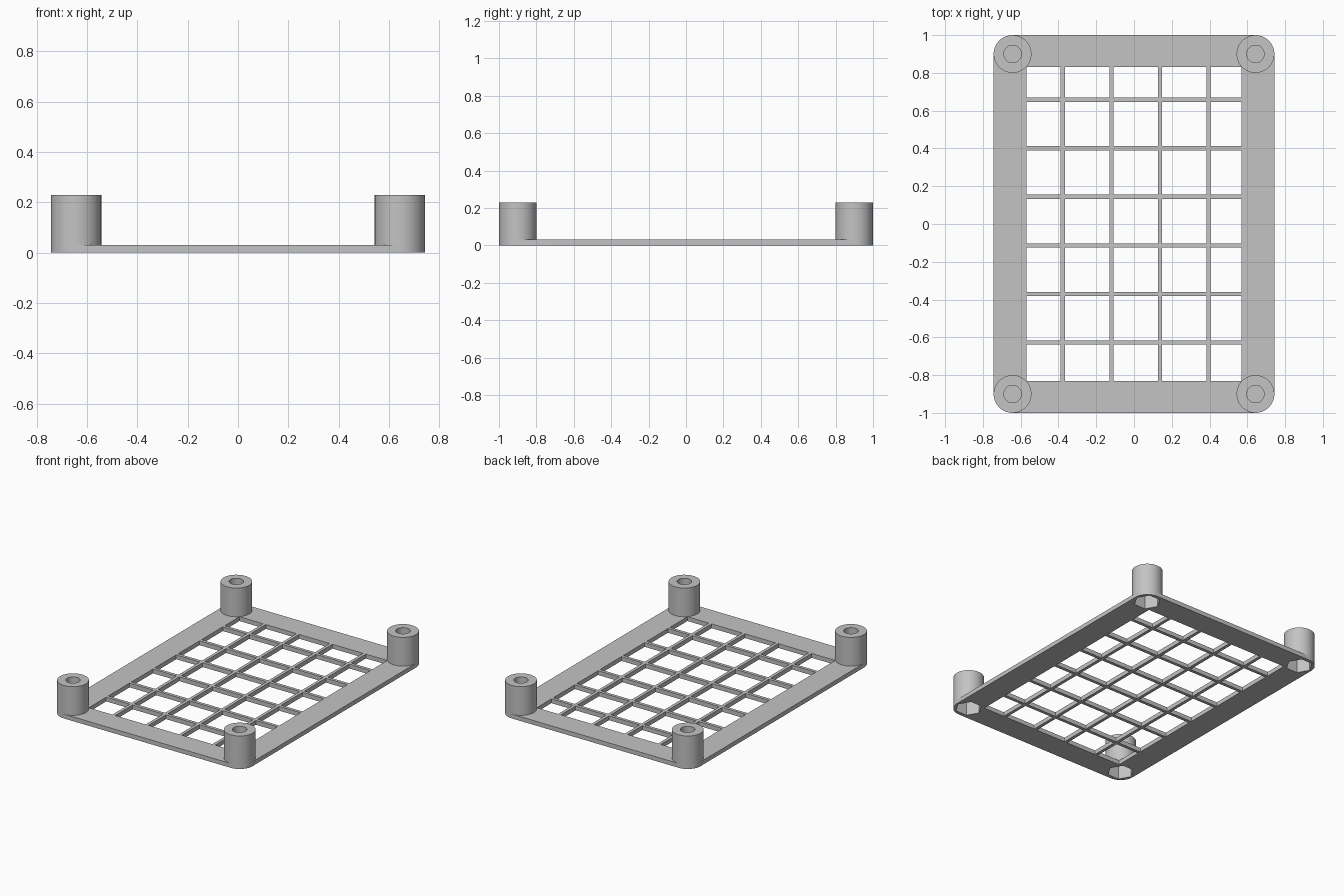
import bpy, bmesh, math
from mathutils import Matrix

if "Cube" in bpy.data.objects:
    bpy.data.objects.remove(bpy.data.objects["Cube"], do_unlink=True)

# Main dimensions
HALF_X, HALF_Y = 0.743, 1.0
RADIUS, THICK, HEIGHT = 0.1, 0.03, 0.23
POST_X, POST_Y = HALF_X - RADIUS, HALF_Y - RADIUS
OPEN_X, OPEN_Y = 0.57, 0.83
PITCH, BAR = 0.257, 0.022
POCKET_TOP, BORE_FLOOR = 0.1, 0.107
CORNERS = [(sx * POST_X, sy * POST_Y) for sx in (-1, 1) for sy in (-1, 1)]

grey = bpy.data.materials.new("light_grey")
grey.use_nodes = True
grey.diffuse_color = (0.55, 0.55, 0.55, 1)
grey.node_tree.nodes["Principled BSDF"].inputs["Base Color"].default_value = grey.diffuse_color


def make(name, bm):
    bmesh.ops.recalc_face_normals(bm, faces=bm.faces)
    mesh = bpy.data.meshes.new(name)
    bm.to_mesh(mesh)
    bm.free()
    mesh.materials.append(grey)
    obj = bpy.data.objects.new(name, mesh)
    bpy.context.collection.objects.link(obj)
    return obj


def add_prism(bm, x, y, radius, z0, z1, sides, turn=0.0):
    matrix = Matrix.Translation((x, y, (z0 + z1) / 2)) @ Matrix.Rotation(turn, 4, 'Z')
    bmesh.ops.create_cone(bm, cap_ends=True, segments=sides, radius1=radius,
                          radius2=radius, depth=z1 - z0, matrix=matrix)


def add_box(bm, x0, x1, y0, y1, z0, z1):
    matrix = (Matrix.Translation(((x0 + x1) / 2, (y0 + y1) / 2, (z0 + z1) / 2))
              @ Matrix.Diagonal((x1 - x0, y1 - y0, z1 - z0, 1)))
    bmesh.ops.create_cube(bm, size=1, matrix=matrix)


def cut(obj, bm):
    cutter = make("cutter", bm)
    cutter.hide_render = True
    mod = obj.modifiers.new("cut", 'BOOLEAN')
    mod.operation, mod.solver, mod.object = 'DIFFERENCE', 'EXACT', cutter
    select(obj)
    bpy.ops.object.modifier_apply(modifier=mod.name)
    bpy.data.objects.remove(cutter, do_unlink=True)


def select(obj):
    bpy.ops.object.select_all(action='DESELECT')
    obj.select_set(True)
    bpy.context.view_layer.objects.active = obj


def add_pocket(bm, x, y):
    add_prism(bm, x, y, 0.087, -0.05, POCKET_TOP, 6, math.pi / 6)


def spans(limit, first, count):
    """Gaps between evenly pitched bars inside an opening."""
    edges = [-limit]
    for i in range(count):
        centre = first + i * PITCH
        edges += [centre - BAR / 2, centre + BAR / 2]
    edges.append(limit)
    return list(zip(edges[::2], edges[1::2]))


# Rounded base plate
bm = bmesh.new()
outline = []
for quarter, (sx, sy) in enumerate([(1, 1), (-1, 1), (-1, -1), (1, -1)]):
    for i in range(17):
        a = math.pi / 2 * (quarter + i / 16)
        outline.append(bm.verts.new((sx * POST_X + RADIUS * math.cos(a),
                                     sy * POST_Y + RADIUS * math.sin(a), 0)))
base = bm.faces.new(outline)
top = bmesh.ops.extrude_face_region(bm, geom=[base])
bmesh.ops.translate(bm, vec=(0, 0, THICK),
                    verts=[v for v in top["geom"] if isinstance(v, bmesh.types.BMVert)])
plate = make("grid_plate", bm)

# Grid openings and nut pockets through the plate
bm = bmesh.new()
for x0, x1 in spans(OPEN_X, -0.377, 4):
    for y0, y1 in spans(OPEN_Y, -0.627, 6):
        add_box(bm, x0, x1, y0, y1, -0.05, 0.08)
for x, y in CORNERS:
    add_pocket(bm, x, y)
cut(plate, bm)

# Corner posts with a screw bore above and a nut pocket below
posts = []
for x, y in CORNERS:
    name = ("back" if y > 0 else "front") + ("_left" if x > 0 else "_right") + "_post"
    bm = bmesh.new()
    add_prism(bm, x, y, RADIUS, THICK, HEIGHT, 64)
    post = make(name, bm)
    bm = bmesh.new()
    add_pocket(bm, x, y)
    add_prism(bm, x, y, 0.046, BORE_FLOOR, HEIGHT + 0.05, 48)
    cut(post, bm)
    posts.append(post)

for obj in [plate] + posts:
    select(obj)
    bpy.ops.object.shade_smooth_by_angle(angle=math.radians(30))
